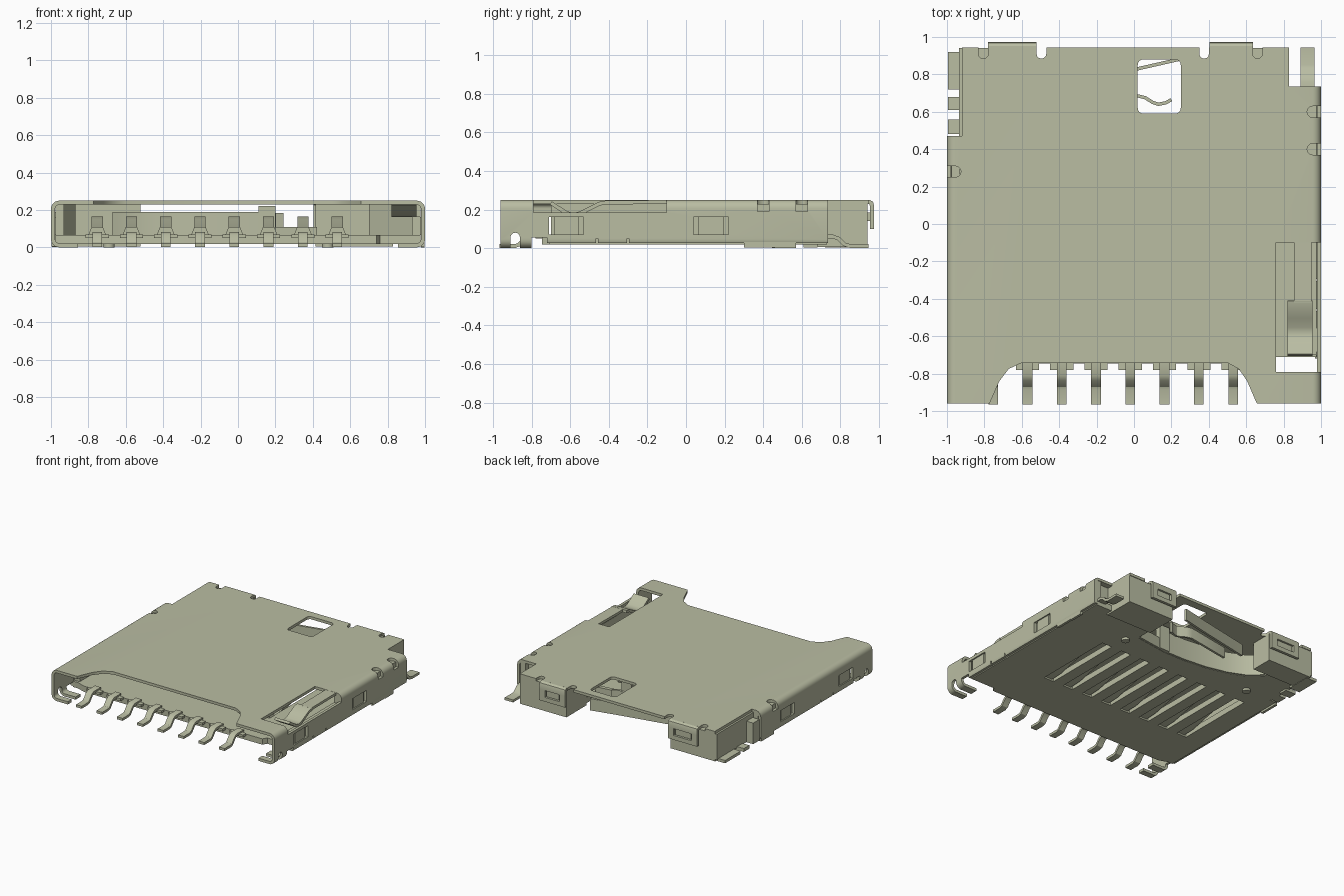
import bpy, bmesh, math
from mathutils import Vector

old = bpy.data.objects.get("Cube")
if old:
    bpy.data.objects.remove(old, do_unlink=True)

# One pale olive metal colour for everything
mat = bpy.data.materials.new("pale olive")
mat.use_nodes = True
COL = (0.49, 0.51, 0.365, 1)
mat.diffuse_color = COL
mat.node_tree.nodes["Principled BSDF"].inputs["Base Color"].default_value = COL

TO3D = {"x": lambda p, h: (h, p[0], p[1]),
        "y": lambda p, h: (p[0], h, p[1]),
        "z": lambda p, h: (p[0], p[1], h)}


def prism(name, pts, axis, a, b):
    """Closed profile extruded along an axis from a to b."""
    bm = bmesh.new()
    lo = [bm.verts.new(TO3D[axis](p, a)) for p in pts]
    hi = [bm.verts.new(TO3D[axis](p, b)) for p in pts]
    bm.faces.new(lo)
    bm.faces.new(hi[::-1])
    n = len(pts)
    for i in range(n):
        j = (i + 1) % n
        bm.faces.new((lo[i], hi[i], hi[j], lo[j]))
    bmesh.ops.recalc_face_normals(bm, faces=bm.faces)
    me = bpy.data.meshes.new(name)
    bm.to_mesh(me)
    bm.free()
    me.materials.append(mat)
    ob = bpy.data.objects.new(name, me)
    bpy.context.collection.objects.link(ob)
    return ob


def box(name, x0, x1, y0, y1, z0, z1):
    return prism(name, [(x0, y0), (x1, y0), (x1, y1), (x0, y1)], "z", z0, z1)


def ribbon(name, path, t, axis, a, b):
    """Sheet metal strip: an open path thickened by t, then extruded."""
    P = [Vector(p) for p in path]
    left, right = [], []
    for i, p in enumerate(P):
        d = (P[min(i + 1, len(P) - 1)] - P[max(i - 1, 0)]).normalized()
        n = Vector((-d.y, d.x)) * t / 2
        left.append(tuple(p + n))
        right.append(tuple(p - n))
    return prism(name, left + right[::-1], axis, a, b)


def cut(ob, cutters):
    for c in cutters:
        m = ob.modifiers.new("cut", "BOOLEAN")
        m.operation, m.solver, m.object = "DIFFERENCE", "EXACT", c
        c.hide_render = True
    bpy.context.view_layer.update()
    me = bpy.data.meshes.new_from_object(ob.evaluated_get(bpy.context.evaluated_depsgraph_get()))
    ob.modifiers.clear()
    ob.data = me
    for c in cutters:
        bpy.data.objects.remove(c, do_unlink=True)


def arc(cx, cy, r, a0, a1, n=6):
    return [(cx + r * math.cos(math.radians(a0 + (a1 - a0) * i / n)),
             cy + r * math.sin(math.radians(a0 + (a1 - a0) * i / n))) for i in range(n + 1)]


# Metal cover: C-shaped section with rounded bends and inturned feet
R, T, H = 0.045, 0.022, 0.25


def section(o):
    half = [(0.855, o)] + arc(1 - R, R, R - o, -90, 0) + arc(1 - R, H - R, R - o, 0, 90)
    return half + [(-x, z) for x, z in reversed(half)]


cover = prism("cover", section(0) + section(T)[::-1], "y", -0.96, 0.945)
c = [
    # curved mouth at the front edge
    prism("c", [(-0.785, -1), (-0.77, -0.955), (-0.72, -0.84), (-0.67, -0.775), (-0.6, -0.742),
                (0.5, -0.742), (0.56, -0.775), (0.605, -0.84), (0.65, -0.945), (0.68, -1)], "z", 0.15, 0.3),
    # spring finger slot and side opening, back corners
    box("c", 0.76, 1.1, -0.79, -0.1, 0.185, 0.3),
    box("c", 0.83, 1.1, 0.735, 1, -0.1, 0.3),
    box("c", -1.1, -0.92, 0.47, 1, -0.1, 0.3),
    # inturned feet only at the front, with a step behind them
    box("c", -1.1, 1.1, -0.8, 1, -0.1, 0.026),
    box("c", -1.1, 1.1, -0.8, -0.72, -0.1, 0.055),
    # arched notch in each foot
    prism("c", [(-0.91, -0.1), (-0.86, -0.1)] + arc(-0.885, 0.055, 0.025, 0, 180), "x", -1.1, 1.1),
    # inspection window
    prism("c", arc(0.05, 0.62, 0.03, 180, 250) + arc(0.22, 0.62, 0.03, 290, 360)
          + arc(0.22, 0.85, 0.03, 0, 70) + arc(0.05, 0.85, 0.03, 110, 180), "z", 0.2, 0.3)]
for x in (-0.805, -0.495, 0.375, 0.66):          # relief slots in the back edge
    c.append(prism("c", [(x + 0.026, 1), (x - 0.026, 1)] + arc(x, 0.91, 0.026, 180, 360), "z", 0.2, 0.3))
for s, y in ((-1, 0.28), (1, 0.4), (1, 0.6)):    # relief notches over the side bends
    c.append(prism("c", [(s * 1.1, y + 0.03), (s * 1.1, y - 0.03)]
                   + arc(s * 0.955, y, 0.03, -90, -90 - s * 180), "z", 0.19, 0.3))
for y in (-0.46, -0.3):                          # slits along the lower side edge
    c.append(box("c", -1.1, 1.1, y - 0.005, y + 0.005, -0.1, 0.05))
for y in (-0.62, 0.13):                          # windows of the latch tongues
    for s in (-1, 1):
        c.append(box("c", s * 0.95, s * 1.1, y - 0.09, y + 0.09, 0.07, 0.16))
cut(cover, c)

# Latch tongues in the side windows and lower side skirts
for s in (-1, 1):
    for y in (-0.62, 0.13):
        box("latch_tongue", s * 0.97, s * 0.99, y - 0.065, y + 0.065, 0.065, 0.162)
    box("side_skirt", s * 0.978, s * 0.998, 0.3, 0.46, 0.004, 0.06)
box("rear_skirt", 0.978, 0.998, 0.46, 0.57, 0, 0.06)

# Back lips folded over the edge
for x0, x1 in ((-0.78, -0.52), (0.405, 0.635)):
    ribbon("back_lip", [(0.93, 0.239), (0.95, 0.239), (0.96, 0.233), (0.963, 0.222), (0.963, 0.19)],
           0.022, "x", x0, x1)
    for a, b in ((x0, x0 + 0.05), (x1 - 0.05, x1)):
        box("lip_leg", a, b, 0.952, 0.974, 0.11, 0.195)
    box("lip_bar", x0, x1, 0.952, 0.974, 0.1, 0.135)
    box("lip_catch", x0 + 0.06, x1 - 0.06, 0.93, 0.965, 0.14, 0.185)

# Spring finger over the card edge
ribbon("finger_arm", [(-0.09, 0.239), (-0.42, 0.236)], 0.02, "x", 0.855, 0.95)
ribbon("finger_tip", [(-0.41, 0.237), (-0.45, 0.23), (-0.5, 0.205), (-0.55, 0.18), (-0.585, 0.172),
                      (-0.62, 0.182), (-0.66, 0.208), (-0.7, 0.234)], 0.02, "x", 0.82, 0.955)

# Moulded floor with contact slots and an open bay at the back
PINS = [-0.753 + 0.1833 * i for i in range(8)]
floor = prism("floor", [(-0.93, -0.72), (-0.86, -0.745), (0.74, -0.745), (0.76, -0.71), (0.975, -0.71),
                        (0.975, 0.73), (0.83, 0.73), (0.83, 0.94), (-0.92, 0.94), (-0.92, 0.47),
                        (-0.975, 0.47), (-0.975, -0.72)], "z", 0.018, 0.065)
bay = [(-0.66, 0.72), (-0.56, 0.63), (-0.42, 0.57), (-0.25, 0.53), (-0.05, 0.51), (0.14, 0.51)]
cut(floor, [box("c", x - 0.045, x + 0.045, -0.35, 0.32, 0, 0.1) for x in PINS]
    + [prism("c", [(-0.66, 1)] + bay + [(0.42, 0.55), (0.42, 1)], "z", 0, 0.1)])

# Bay walls, post and switch arms
ribbon("stop_wall", bay, 0.03, "z", 0.02, 0.19)
ribbon("low_stop_wall", [(0.14, 0.51), (0.42, 0.55)], 0.03, "z", 0.02, 0.11)
box("stop_post", 0.11, 0.2, 0.49, 0.54, 0.02, 0.22)
ribbon("switch_arm", [(-0.42, 0.74), (0.02, 0.83), (0.24, 0.88)], 0.018, "z", 0.09, 0.185)
ribbon("switch_blade", [(-0.35, 0.62), (0.02, 0.685), (0.06, 0.675), (0.1, 0.65), (0.13, 0.64),
                        (0.17, 0.648), (0.2, 0.665)], 0.018, "z", 0.1, 0.185)

# Back corner blocks, eject block and side rails
box("back_block_right", -0.92, -0.52, 0.76, 0.94, 0.005, 0.228)
box("back_block_left", 0.415, 0.83, 0.68, 0.94, 0.005, 0.228)
prism("card_key", [(0.7, 0.69), (0.7, 0.25), (0.93, 0.05), (0.93, 0.69)], "z", 0.06, 0.228)
prism("card_guide", [(-0.93, 0.3), (-0.87, 0.4), (-0.87, 0.76), (-0.93, 0.76)], "z", 0.06, 0.228)
for s, y0, y1, top in ((-1, -0.7, 0.47, 0.228), (1, -0.7, -0.1, 0.165), (1, -0.1, 0.73, 0.228)):
    box("side_rail", s * 0.93, s * 0.976, y0, y1, 0.03, top)

# Pin row: lead, contact beam and moulded tooth for each
for x in PINS:
    ribbon("lead", [(-0.965, 0.011), (-0.885, 0.011), (-0.865, 0.018), (-0.83, 0.06),
                    (-0.81, 0.072), (-0.72, 0.072)], 0.02, "x", x - 0.026, x + 0.026)
    ribbon("contact_beam", [(-0.37, 0.04), (-0.25, 0.045), (0.18, 0.14), (0.22, 0.155),
                            (0.26, 0.15), (0.31, 0.125)], 0.02, "x", x - 0.03, x + 0.03)
    box("pin_tooth", x - 0.062, x + 0.062, -0.78, -0.74, 0.05, 0.07)
    prism("pin_mount", [(x - 0.05, 0.06), (x + 0.05, 0.06), (x + 0.03, 0.11), (x - 0.03, 0.11)],
          "y", -0.42, -0.36)

# Solder tabs at the back corners
ribbon("solder_tab_left", [(0.70, 0.06), (0.76, 0.06), (0.79, 0.05), (0.82, 0.02), (0.85, 0.011),
                           (0.945, 0.011)], 0.02, "x", 0.89, 0.965)
box("solder_tab_right", -0.995, -0.9, 0.72, 0.92, 0.002, 0.025)
box("tab_riser", -0.935, -0.915, 0.72, 0.92, 0.002, 0.18)
box("middle_tab", -0.995, -0.9, 0.61, 0.68, 0.002, 0.03)
box("rear_wall_tab", -0.995, -0.92, 0.48, 0.56, 0.02, 0.19)
box("rear_side_wall", -0.935, -0.915, 0.47, 0.94, 0.02, 0.228)

# Locating pegs under the floor
for x in (-0.69, 0.48):
    prism("locating_peg", arc(x, 0.475, 0.03, 0, 345, 23), "z", 0, 0.02)

# Smooth bends, crisp edges
bpy.ops.object.select_all(action="DESELECT")
for ob in bpy.context.collection.objects:
    if ob.type == "MESH" and mat.name in ob.data.materials:
        ob.select_set(True)
        bpy.context.view_layer.objects.active = ob
bpy.ops.object.shade_smooth_by_angle(angle=math.radians(30))
